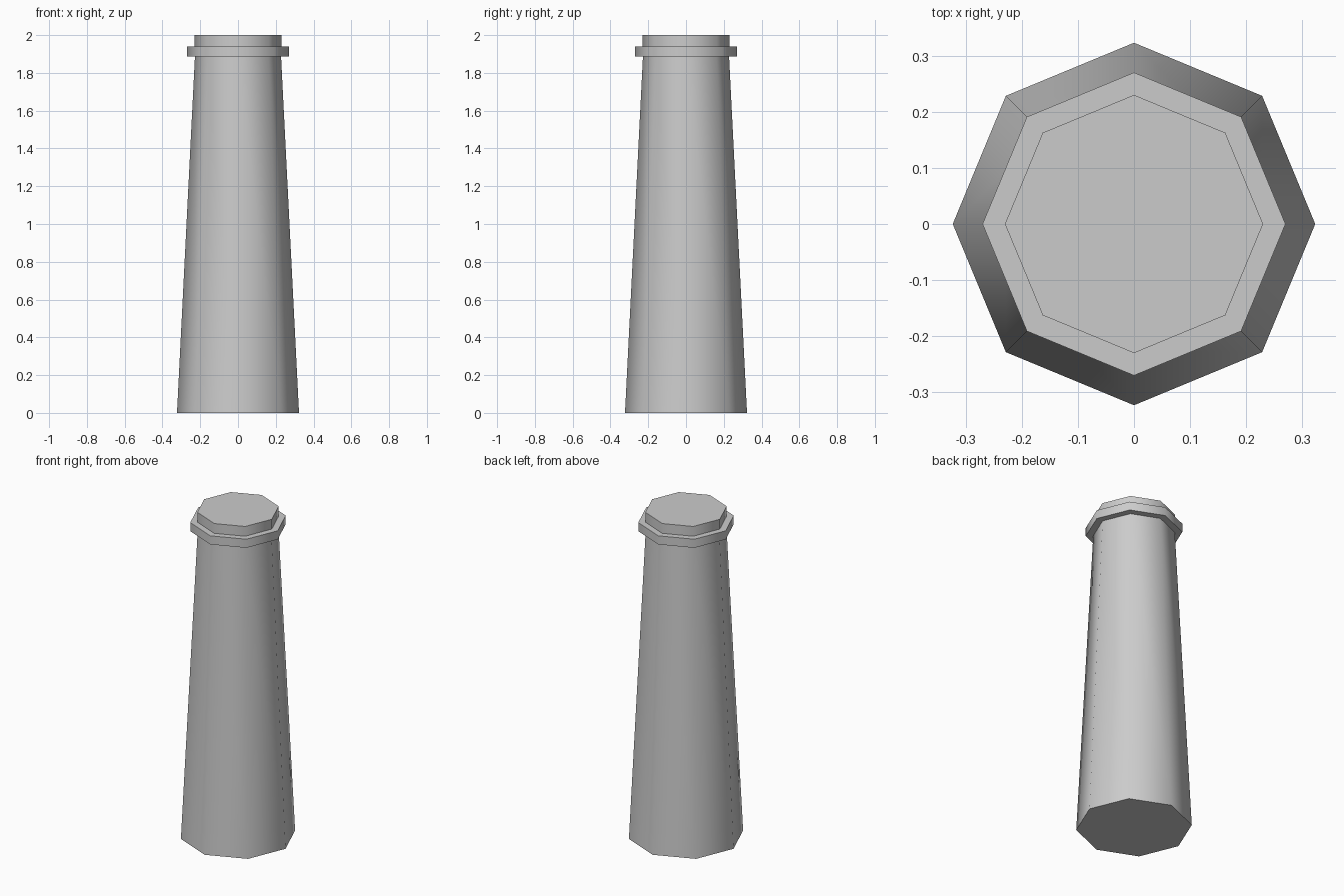
import bpy
import math

cube = bpy.data.objects.get("Cube")
if cube:
    bpy.data.objects.remove(cube, do_unlink=True)

# Plain grey stone
stone = bpy.data.materials.new("grey_stone")
stone.use_nodes = True
GREY = (0.6, 0.6, 0.6, 1)
stone.diffuse_color = GREY
stone.node_tree.nodes["Principled BSDF"].inputs["Base Color"].default_value = GREY


def octagon(name, bottom_radius, top_radius, z_low, z_high):
    """Eight-sided tapered drum with corners on the axes and smooth sides."""
    bpy.ops.mesh.primitive_cone_add(
        vertices=8, radius1=bottom_radius, radius2=top_radius,
        depth=z_high - z_low, location=(0, 0, (z_low + z_high) / 2))
    part = bpy.context.object
    part.name = name
    part.data.materials.append(stone)
    bpy.ops.object.shade_smooth_by_angle(angle=math.radians(60))
    return part


# Tapered shaft, projecting collar, and cap above it
octagon("shaft", 0.323, 0.228, 0, 1.887)
octagon("collar", 0.27, 0.27, 1.887, 1.94)
octagon("cap", 0.23, 0.23, 1.94, 2)
